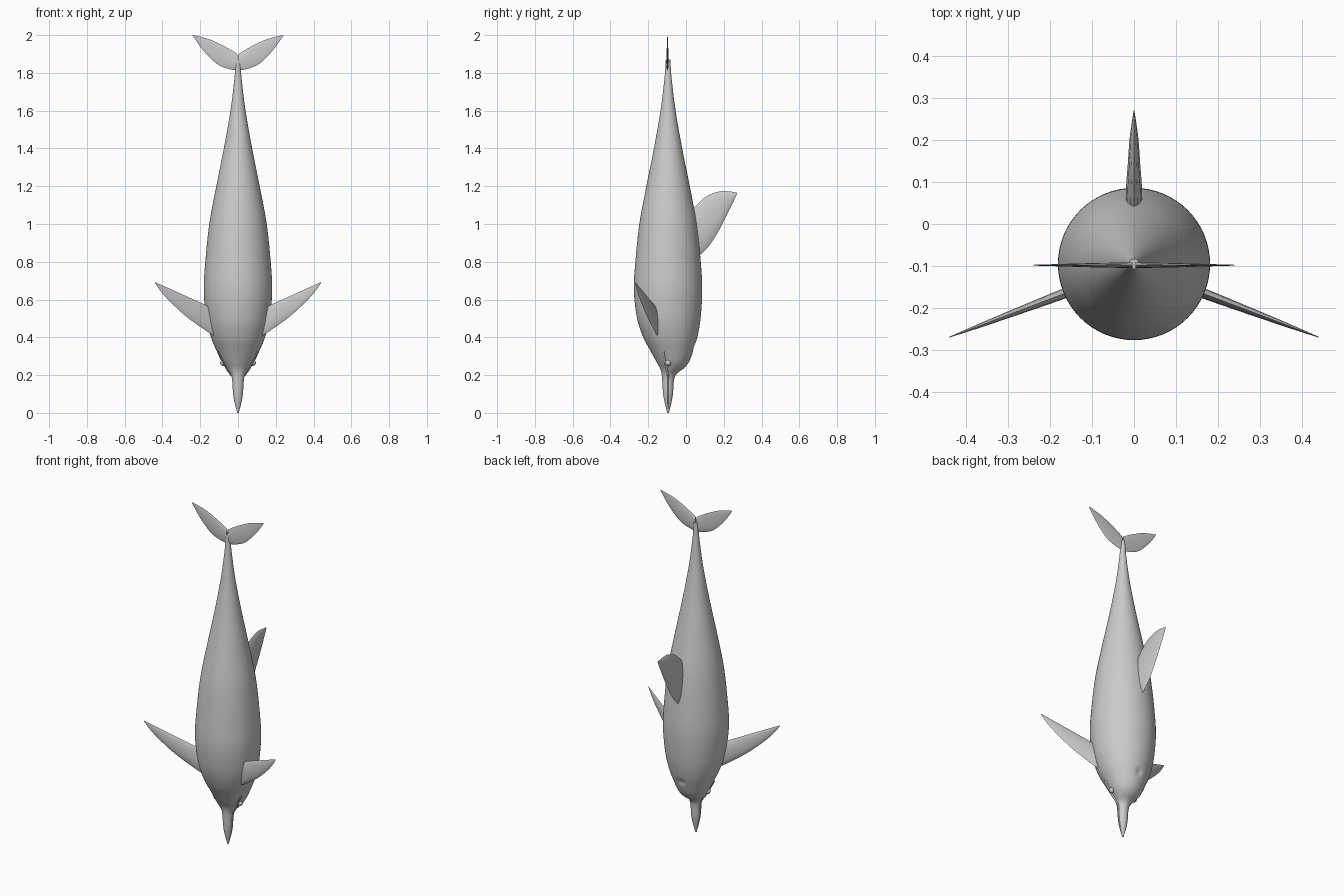
import bpy, bmesh, math
from mathutils import Vector

if "Cube" in bpy.data.objects:
    bpy.data.objects.remove(bpy.data.objects["Cube"], do_unlink=True)

AXIS_Y = -0.095
SEGMENTS = 64

grey = bpy.data.materials.new("skin grey")
grey.use_nodes = True
grey.diffuse_color = (0.6, 0.6, 0.6, 1)
grey.node_tree.nodes["Principled BSDF"].inputs["Base Color"].default_value = (0.6, 0.6, 0.6, 1)


def spline(points, steps):
    """Catmull-Rom samples through tuples of any length."""
    out = []
    for i in range(len(points) - 1):
        quad = [points[max(0, min(len(points) - 1, i + k))] for k in (-1, 0, 1, 2)]
        for s in range(steps):
            t = s / steps
            out.append(tuple(
                0.5 * (2 * b + (c - a) * t + (2 * a - 5 * b + 4 * c - d) * t ** 2
                       + (3 * b - a - 3 * c + d) * t ** 3)
                for a, b, c, d in zip(*quad)))
    return out + [points[-1]]


def skin_rings(name, rings, angle=40, mirror=False):
    """Bridge equal rings into a capped solid."""
    bm = bmesh.new()
    loops = [[bm.verts.new(p) for p in ring] for ring in rings]
    n = len(loops[0])
    for a, b in zip(loops, loops[1:]):
        for i in range(n):
            j = (i + 1) % n
            bm.faces.new((a[i], a[j], b[j], b[i]))
    bm.faces.new(loops[0][::-1])
    bm.faces.new(loops[-1])
    bmesh.ops.recalc_face_normals(bm, faces=bm.faces)
    mesh = bpy.data.meshes.new(name)
    bm.to_mesh(mesh)
    bm.free()
    obj = bpy.data.objects.new(name, mesh)
    bpy.context.collection.objects.link(obj)
    finish(obj, angle, mirror)
    return obj


def finish(obj, angle=40, mirror=False):
    obj.data.materials.clear()
    obj.data.materials.append(grey)
    bpy.ops.object.select_all(action='DESELECT')
    obj.select_set(True)
    bpy.context.view_layer.objects.active = obj
    bpy.ops.object.shade_smooth_by_angle(angle=math.radians(angle))
    if mirror:
        obj.modifiers.new("Mirror", 'MIRROR').use_mirror_merge = False


def fin(name, sections, place, normal, mirror=False):
    """Lens-section blade; each section is edge a, edge b, half thickness."""
    rings = []
    for au, av, bu, bv, half in spline(sections, 5):
        a, b = place(au, av), place(bu, bv)
        ring = []
        for k in range(12):
            turn = math.tau * k / 12
            along = 0.5 - 0.5 * math.cos(turn)
            lift = half * math.sin(turn) * abs(math.sin(turn)) ** 0.3
            ring.append(a.lerp(b, along) + normal * lift)
        rings.append(ring)
    skin_rings(name, rings, 50, mirror)


# Body: height, radius, shift of the forehead towards the back
profile = [
    (0, 0.004, 0), (0.05, 0.017, 0), (0.1, 0.026, 0), (0.17, 0.031, 0),
    (0.205, 0.039, 0.005), (0.235, 0.062, 0.02), (0.27, 0.086, 0.025),
    (0.33, 0.114, 0.02), (0.4, 0.143, 0.012), (0.5, 0.168, 0.004),
    (0.65, 0.181, 0), (0.8, 0.173, 0), (1, 0.152, 0), (1.2, 0.115, 0),
    (1.4, 0.075, 0), (1.6, 0.04, 0), (1.77, 0.019, 0), (1.87, 0.012, 0)]

blowhole = Vector((0, 0.05, 0.35))
body_rings = []
for z, r, shift in spline(profile, 6):
    ring = []
    for i in range(SEGMENTS):
        a = math.tau * i / SEGMENTS
        # Groove between the jaws on both sides of the beak
        groove = 0.8 if i % (SEGMENTS // 2) == 0 and z < 0.2 else 1
        p = Vector((r * groove * math.cos(a),
                    AXIS_Y + shift + r * groove * math.sin(a), z))
        p.y -= 0.012 * math.exp(-((p - blowhole).length / 0.016) ** 2)
        ring.append(p)
    body_rings.append(ring)
skin_rings("body", body_rings)

# Dorsal fin
fin("dorsal_fin", [
    (0.03, 0.8, 0.03, 1.07, 0.02), (0.11, 0.87, 0.06, 1.105, 0.019),
    (0.165, 0.95, 0.115, 1.15, 0.015), (0.225, 1.065, 0.19, 1.174, 0.01),
    (0.27, 1.16, 0.268, 1.167, 0.001)],
    lambda y, z: Vector((0, y, z)), Vector((1, 0, 0)))

# Flippers, sloping forward as they spread
fin("flippers", [
    (0.13, 0.41, 0.12, 0.54, 0.012), (0.17, 0.435, 0.17, 0.57, 0.012),
    (0.28, 0.515, 0.25, 0.607, 0.009), (0.385, 0.615, 0.345, 0.65, 0.005),
    (0.44, 0.688, 0.438, 0.692, 0.001)],
    lambda x, z: Vector((x, -0.165 - 0.38 * (x - 0.165), z)),
    Vector((0.36, 0.93, 0)), True)

# Tail flukes
fin("tail_flukes", [
    (0.003, 1.812, 0.004, 1.9, 0.007), (0.055, 1.823, 0.04, 1.923, 0.006),
    (0.115, 1.85, 0.09, 1.95, 0.005), (0.185, 1.92, 0.155, 1.979, 0.003),
    (0.24, 1.997, 0.236, 2, 0.001)],
    lambda x, z: Vector((x, AXIS_Y - 0.003, z)), Vector((0, 1, 0)), True)

# Eyes
bpy.ops.mesh.primitive_uv_sphere_add(segments=20, ring_count=12, radius=0.016)
eyes = bpy.context.object
eyes.name = "eyes"
for v in eyes.data.vertices:
    v.co += Vector((0.079, AXIS_Y, 0.265))
finish(eyes, mirror=True)

# Mouth corners: slim ridges curving up past the eyes
path = spline([(0.034, -0.098, 0.195), (0.062, -0.103, 0.235),
               (0.081, -0.114, 0.275), (0.106, -0.12, 0.325)], 4)
ridge = []
for p in path:
    ridge.append([Vector(p) + Vector((0.004 * math.cos(t), 0.006 * math.sin(t), 0))
                  for t in (math.tau * k / 8 for k in range(8))])
skin_rings("mouth_corners", ridge, 60, True)
